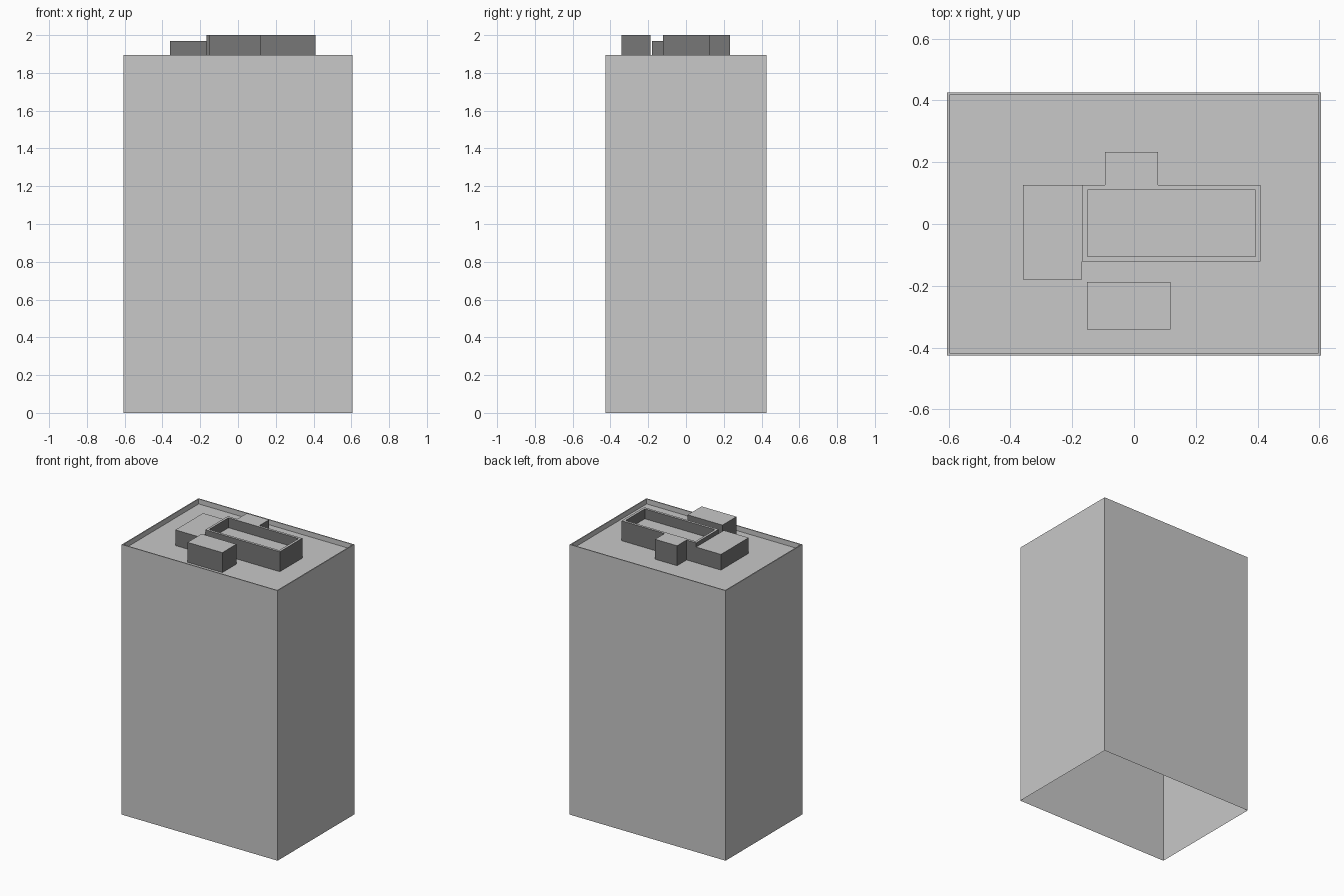
import bpy
import bmesh

ROOF = 1.86
TOP = 2.0

default = bpy.data.objects.get("Cube")
if default:
    bpy.data.objects.remove(default, do_unlink=True)


def make_material(name, value):
    mat = bpy.data.materials.new(name)
    mat.use_nodes = True
    colour = (value, value, value, 1)
    mat.diffuse_color = colour
    mat.node_tree.nodes["Principled BSDF"].inputs["Base Color"].default_value = colour
    return mat


light = make_material("light grey", 0.58)
dark = make_material("dark grey", 0.184)


def rectangle(x0, x1, y0, y1):
    return [(x0, y0), (x1, y0), (x1, y1), (x0, y1)]


def prism(name, outline, z0, z1, shape=None):
    """Extrude a flat outline upward; shape may edit the mesh further."""
    bm = bmesh.new()
    base = bm.faces.new([bm.verts.new((x, y, z0)) for x, y in outline])
    grown = bmesh.ops.extrude_face_region(bm, geom=[base], use_keep_orig=True)
    verts = [g for g in grown["geom"] if isinstance(g, bmesh.types.BMVert)]
    bmesh.ops.translate(bm, verts=verts, vec=(0, 0, z1 - z0))
    bmesh.ops.recalc_face_normals(bm, faces=bm.faces)
    if shape:
        shape(bm)
    mesh = bpy.data.meshes.new(name)
    bm.to_mesh(mesh)
    bm.free()
    obj = bpy.data.objects.new(name, mesh)
    bpy.context.collection.objects.link(obj)
    mesh.materials.append(light)
    mesh.materials.append(dark)
    return obj


def open_underside(bm):
    down = [f for f in bm.faces if f.normal.z < -0.5]
    bmesh.ops.delete(bm, geom=down, context="FACES")


def sink_roof(bm):
    """Open the underside and sink the roof behind a thin parapet."""
    open_underside(bm)
    roof = [f for f in bm.faces if f.normal.z > 0.5]
    bmesh.ops.inset_region(bm, faces=roof, thickness=0.01)
    grown = bmesh.ops.extrude_face_region(bm, geom=roof)
    for v in grown["geom"]:
        if isinstance(v, bmesh.types.BMVert):
            v.co.z = ROOF
    bmesh.ops.delete(bm, geom=[f for f in roof if f.is_valid], context="FACES")
    bmesh.ops.recalc_face_normals(bm, faces=bm.faces)
    # Normals must face outward on the open shell
    if any(f.normal.z < -0.5 for f in bm.faces):
        bmesh.ops.reverse_faces(bm, faces=bm.faces)


def finish_unit(obj):
    """Open the hidden underside, darken the sides, keep the tops light."""
    bm = bmesh.new()
    bm.from_mesh(obj.data)
    open_underside(bm)
    for f in bm.faces:
        f.material_index = 0 if f.normal.z > 0.5 else 1
    bm.to_mesh(obj.data)
    bm.free()


# Main tower block
prism("tower_block", rectangle(-0.605, 0.605, -0.425, 0.425), 0, 1.895, sink_roof)

# Simple rooftop units
finish_unit(prism("front_roof_unit", rectangle(-0.152, 0.118, -0.342, -0.187), ROOF, TOP))
finish_unit(prism("low_roof_unit", rectangle(-0.36, -0.168, -0.18, 0.127), ROOF, 1.97))

# Tall unit with a rear stub and a recessed well
outline = [(-0.168, -0.122), (0.41, -0.122), (0.41, 0.127), (0.077, 0.127),
           (0.077, 0.233), (-0.094, 0.233), (-0.094, 0.127), (-0.168, 0.127)]
tall = prism("tall_roof_unit", outline, ROOF, TOP)
cutter = prism("well_cutter", rectangle(-0.151, 0.393, -0.105, 0.11), TOP - 0.07, TOP + 0.1)
cutter.hide_render = True
well = tall.modifiers.new("well", "BOOLEAN")
well.operation = "DIFFERENCE"
well.solver = "EXACT"
well.object = cutter
bpy.context.view_layer.objects.active = tall
bpy.ops.object.modifier_apply(modifier=well.name)
bpy.data.objects.remove(cutter, do_unlink=True)
finish_unit(tall)
